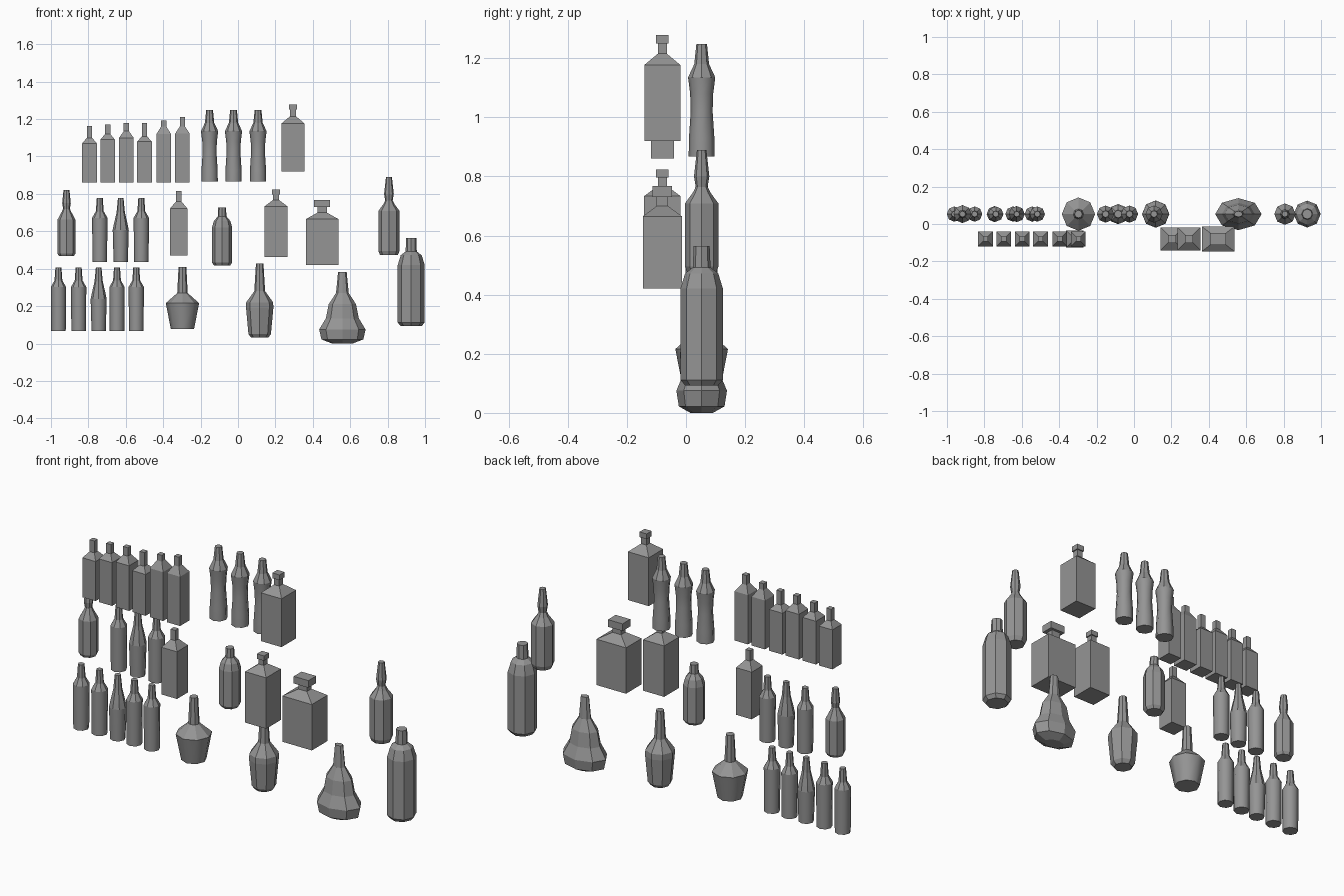
import bpy, bmesh, math

ROUND_Y, BOX_Y = 0.053, -0.08
DIAG = math.sqrt(2)

glass = bpy.data.materials.new("dark_glass")
glass.diffuse_color = (0.3, 0.3, 0.3, 1)


def lathe(name, x, y, profile, sides=8, turn=0.0, depth=1.0, smooth=0):
    """Stack of rings (radius, height), capped; the lowest `smooth` bands shade smooth."""
    bm = bmesh.new()
    rings = []
    for r, z in profile:
        ring = []
        for i in range(sides):
            a = turn + 2 * math.pi * i / sides
            ring.append(bm.verts.new((r * math.cos(a), r * depth * math.sin(a), z)))
        rings.append(ring)
    for k, (lo, hi) in enumerate(zip(rings, rings[1:])):
        for i in range(sides):
            j = (i + 1) % sides
            face = bm.faces.new((lo[i], lo[j], hi[j], hi[i]))
            face.smooth = k < smooth
    bm.faces.new(rings[0][::-1])
    bm.faces.new(rings[-1])
    if smooth:
        for ring in (rings[0], rings[smooth]):
            for i in range(sides):
                bm.edges.get((ring[i], ring[(i + 1) % sides])).smooth = False
    mesh = bpy.data.meshes.new(name)
    bm.to_mesh(mesh)
    bm.free()
    mesh.materials.append(glass)
    ob = bpy.data.objects.new(name, mesh)
    ob.location = (x + 0.003, y, 0)
    bpy.context.collection.objects.link(ob)
    return ob


def box_bottle(name, x, half, z0, shoulder, neck, top, neck_half=0.014,
               cap=None, depth=1.0):
    """Square bottle; cap = (half width, underside height)."""
    prof = [(half, z0), (half, shoulder), (neck_half, neck)]
    if cap:
        prof += [(neck_half, cap[1]), (cap[0], cap[1]), (cap[0], top)]
    else:
        prof += [(neck_half, top)]
    lathe(name, x, BOX_Y, [(r * DIAG, z) for r, z in prof], 4, math.pi / 4, depth)


def round_bottle(name, x, profile, depth=1.0, smooth=0):
    lathe(name, x, ROUND_Y, profile, 8, 0, depth, smooth)


# small square bottles, top shelf
for x, s, n, t in [(-0.797, 1.07, 1.10, 1.163), (-0.70, 1.09, 1.12, 1.17),
                   (-0.60, 1.10, 1.135, 1.18), (-0.503, 1.08, 1.107, 1.18),
                   (-0.40, 1.12, 1.16, 1.193), (-0.30, 1.122, 1.16, 1.21)]:
    box_bottle("small_square_bottle", x, 0.039, 0.86, s, n, t)

# larger square bottles and stoppered decanters
box_bottle("square_bottle", -0.32, 0.046, 0.471, 0.722, 0.76, 0.815)
box_bottle("tall_decanter", 0.291, 0.061, 0.92, 1.177, 1.215, 1.278, 0.0155, (0.021, 1.25))
box_bottle("medium_decanter", 0.20, 0.062, 0.462, 0.733, 0.768, 0.823, 0.015, (0.021, 0.797))
box_bottle("wide_decanter", 0.447, 0.087, 0.421, 0.665, 0.70, 0.768, 0.025, (0.043, 0.73), 0.76)

# waisted bottles, top shelf
for x in (-0.155, -0.027, 0.104):
    round_bottle("waisted_bottle", x, [
        (0.044, 0.867), (0.043, 0.93), (0.037, 1.02), (0.039, 1.08),
        (0.046, 1.135), (0.025, 1.18), (0.018, 1.248)], smooth=4)

# straight and sloping wine bottles on the two lower shelves
straight = [(0.039, 0), (0.041, 0.235), (0.021, 0.27), (0.016, 0.34)]
sloping = [(0.038, 0), (0.043, 0.17), (0.037, 0.20), (0.022, 0.265), (0.015, 0.34)]
for z0, xs, mid in [(0.067, (-0.963, -0.855, -0.748, -0.65, -0.547), -0.748),
                    (0.437, (-0.742, -0.63, -0.52), -0.63)]:
    for x in xs:
        prof = sloping if x == mid else straight
        round_bottle("wine_bottle", x, [(r, z + z0) for r, z in prof], smooth=1)

# long-necked bottles with a swelling neck
round_bottle("long_neck_bottle_left", -0.92, [
    (0.040, 0.467), (0.048, 0.482), (0.048, 0.662), (0.026, 0.703),
    (0.018, 0.72), (0.023, 0.75), (0.016, 0.82)])
round_bottle("long_neck_bottle_right", 0.804, [
    (0.047, 0.472), (0.057, 0.495), (0.057, 0.708), (0.030, 0.745),
    (0.020, 0.765), (0.026, 0.80), (0.016, 0.89)])

# round-shouldered jugs
round_bottle("short_jug", -0.088, [
    (0.043, 0.417), (0.054, 0.433), (0.054, 0.62), (0.044, 0.655),
    (0.023, 0.68), (0.021, 0.728)])
round_bottle("tall_jug", 0.923, [
    (0.056, 0.093), (0.072, 0.112), (0.072, 0.42), (0.056, 0.472),
    (0.030, 0.492), (0.027, 0.565)])

# bottom shelf specials
round_bottle("tapered_flask", -0.30, [
    (0.062, 0.077), (0.089, 0.216), (0.028, 0.27), (0.021, 0.41)], smooth=1)
round_bottle("barrel_bottle", 0.113, [
    (0.045, 0.031), (0.060, 0.05), (0.073, 0.19), (0.072, 0.22),
    (0.029, 0.28), (0.020, 0.428)])
round_bottle("oval_bell_flask", 0.555, [
    (0.055, 0.0), (0.112, 0.022), (0.124, 0.075), (0.088, 0.135),
    (0.073, 0.21), (0.034, 0.27), (0.023, 0.383)], 0.69)
